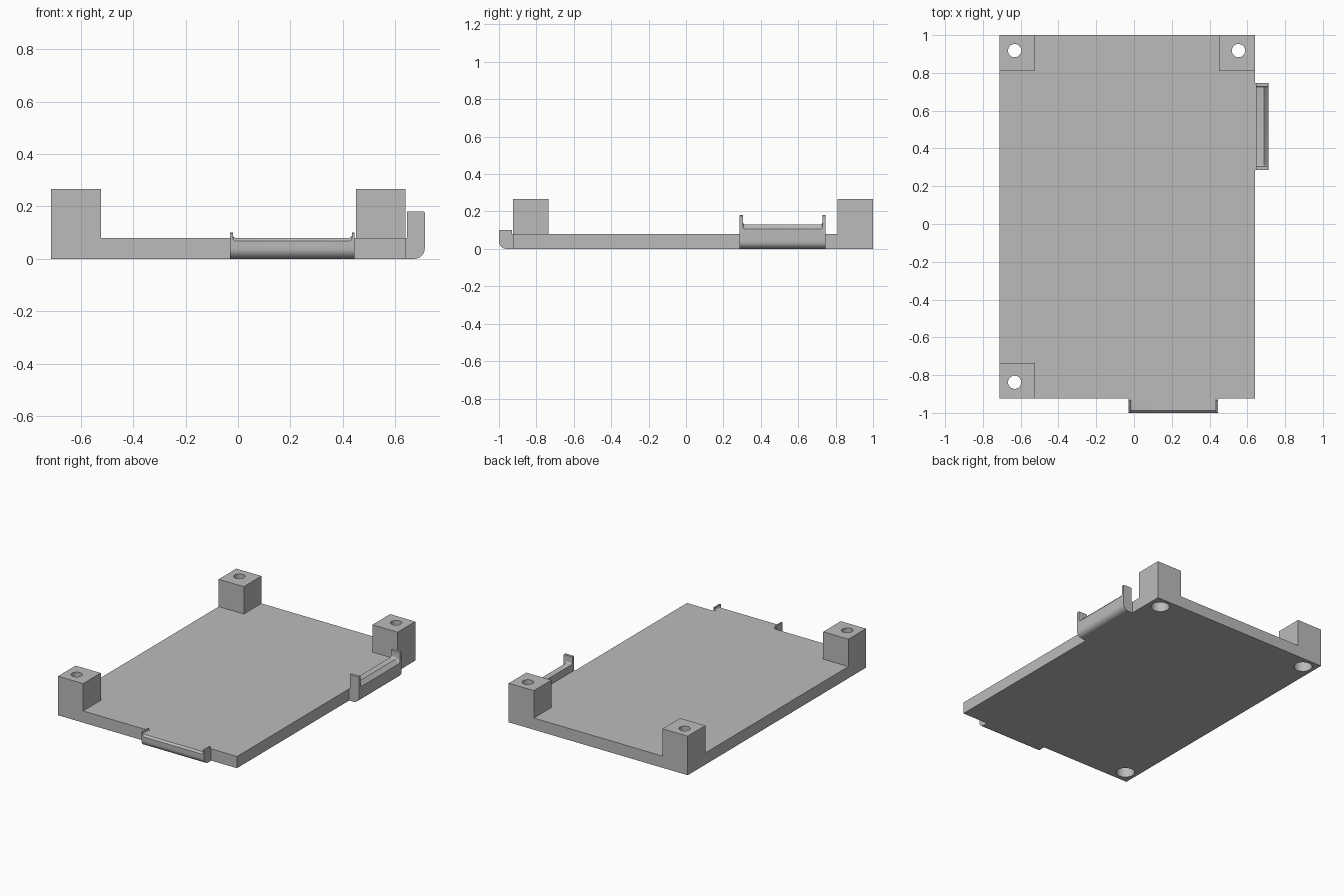
import bpy, bmesh, math
from mathutils import Vector

old = bpy.data.objects.get("Cube")
if old:
    bpy.data.objects.remove(old, do_unlink=True)

grey = bpy.data.materials.new("plain grey")
grey.use_nodes = True
COLOUR = (0.5, 0.5, 0.5, 1)
grey.diffuse_color = COLOUR
grey.node_tree.nodes["Principled BSDF"].inputs["Base Color"].default_value = COLOUR


def make_object(name, bm):
    bmesh.ops.recalc_face_normals(bm, faces=bm.faces)
    mesh = bpy.data.meshes.new(name)
    bm.to_mesh(mesh)
    bm.free()
    mesh.materials.append(grey)
    obj = bpy.data.objects.new(name, mesh)
    bpy.context.collection.objects.link(obj)
    return obj


def activate(obj):
    bpy.ops.object.select_all(action='DESELECT')
    obj.select_set(True)
    bpy.context.view_layer.objects.active = obj


def box(bm, lo, hi):
    verts = bmesh.ops.create_cube(bm, size=1)["verts"]
    for v in verts:
        v.co = Vector([l if c < 0 else h for c, l, h in zip(v.co, lo, hi)])


def cut_cylinder(target, x, y, radius, z0, z1):
    bm = bmesh.new()
    bmesh.ops.create_cone(bm, cap_ends=True, segments=40, radius1=radius,
                          radius2=radius, depth=z1 - z0)
    bmesh.ops.translate(bm, verts=bm.verts, vec=(x, y, (z0 + z1) / 2))
    cutter = make_object("hole_cutter", bm)
    cutter.hide_render = True
    mod = target.modifiers.new("hole", 'BOOLEAN')
    mod.operation = 'DIFFERENCE'
    mod.solver = 'EXACT'
    mod.object = cutter
    activate(target)
    bpy.ops.object.modifier_apply(modifier=mod.name)
    bpy.data.objects.remove(cutter, do_unlink=True)


# Base plate with three corner posts pulled up from its top
LEFT, RIGHT, FRONT, BACK = -0.713, 0.64, -0.925, 1.0
THICK, POST_TOP, POST = 0.08, 0.267, 0.19
bm = bmesh.new()
box(bm, (LEFT, FRONT, 0), (RIGHT, BACK, THICK))
for axis, lo, hi in ((0, LEFT, RIGHT), (1, FRONT, BACK)):
    for cut in (lo + POST, hi - POST):
        point, normal = Vector(), Vector()
        point[axis], normal[axis] = cut, 1
        bmesh.ops.bisect_plane(bm, geom=bm.verts[:] + bm.edges[:] + bm.faces[:],
                               plane_co=point, plane_no=normal)
bm.normal_update()
corners = []
for f in bm.faces:
    c = f.calc_center_median()
    at_left, at_right = c.x < LEFT + POST, c.x > RIGHT - POST
    at_front, at_back = c.y < FRONT + POST, c.y > BACK - POST
    if f.normal.z > 0.9 and ((at_left and (at_front or at_back)) or (at_right and at_back)):
        corners.append(f)
for f in corners:
    new = bmesh.ops.extrude_discrete_faces(bm, faces=[f])["faces"][0]
    for v in new.verts:
        v.co.z = POST_TOP
bmesh.ops.dissolve_limit(bm, angle_limit=0.01, verts=bm.verts, edges=bm.edges)
base = make_object("base_plate", bm)

# Screw holes, each with a wider recess underneath
for x, y in ((-0.632, 0.918), (0.553, 0.918), (-0.632, -0.838)):
    cut_cylinder(base, x, y, 0.035, -0.1, 0.4)
    cut_cylinder(base, x, y, 0.058, -0.1, 0.15)


# Edge clips: a rounded rail lofted along its length with a raised tab at each end
def profile(depth, radius, height, bevel):
    pts = [(0, 0)]
    for i in range(9):
        a = math.pi / 2 * i / 8
        pts.append((depth - radius + radius * math.sin(a), radius - radius * math.cos(a)))
    return pts + [(depth, height - bevel), (depth - bevel, height), (0, height)]


def edge_clip(name, start, end, depth, tab, tab_top, rail_top, bevel, fillet, place):
    half = [(0, tab_top, 0.003), (tab, tab_top, 0.003), (tab, rail_top + fillet, bevel)]
    for i in range(1, 6):
        a = math.pi / 2 * i / 5
        half.append((tab + fillet * (1 - math.cos(a)),
                     rail_top + fillet * (1 - math.sin(a)), bevel))
    stations = [(start + s, h, b) for s, h, b in half]
    stations += [(end - s, h, b) for s, h, b in reversed(half)]
    bm = bmesh.new()
    rings = [[bm.verts.new(place(s, u, z)) for u, z in profile(depth, 0.04, h, b)]
             for s, h, b in stations]
    for a, b in zip(rings, rings[1:]):
        for i in range(len(a)):
            j = (i + 1) % len(a)
            bm.faces.new((a[i], a[j], b[j], b[i]))
    bm.faces.new(rings[0])
    bm.faces.new(rings[-1])
    bmesh.ops.remove_doubles(bm, verts=bm.verts, dist=0.0001)
    return make_object(name, bm)


GAP = 0.006
side = edge_clip("left_clip", 0.287, 0.747, 0.067, 0.018, 0.18, 0.13, 0.025, 0.012,
                 lambda s, u, z: (RIGHT + GAP + u, s, z))
front = edge_clip("front_clip", -0.03, 0.445, 0.069, 0.01, 0.1, 0.08, 0.012, 0.012,
                  lambda s, u, z: (s, FRONT - GAP - u, z))

# Narrow bridges joining the clips to the plate
for name, lo, hi in (("left_clip_bridge", (RIGHT, 0.287, 0), (RIGHT + GAP, 0.747, THICK)),
                     ("front_clip_bridge", (-0.03, FRONT - GAP, 0), (0.445, FRONT, THICK))):
    bm = bmesh.new()
    box(bm, lo, hi)
    make_object(name, bm)

for obj in (base, side, front):
    activate(obj)
    bpy.ops.object.shade_smooth_by_angle(angle=math.radians(30))
